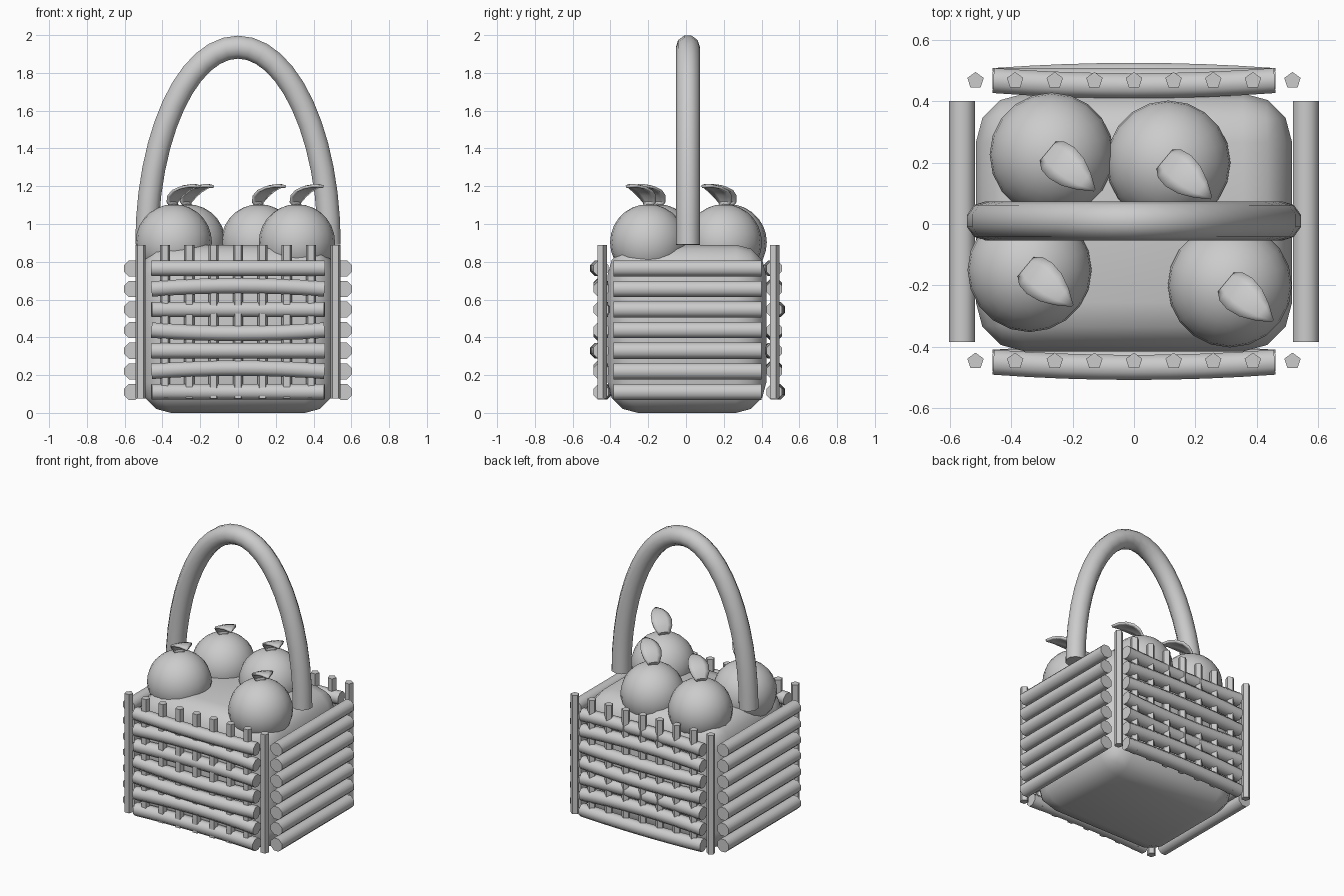
import bpy, bmesh, math
from mathutils import Vector

cube = bpy.data.objects.get("Cube")
if cube:
    bpy.data.objects.remove(cube, do_unlink=True)

GREY = (0.6, 0.6, 0.6, 1)
mat = bpy.data.materials.new("plain grey")
mat.use_nodes = True
mat.diffuse_color = GREY
mat.node_tree.nodes["Principled BSDF"].inputs["Base Color"].default_value = GREY


def finish(name, bm, angle=40):
    bmesh.ops.recalc_face_normals(bm, faces=bm.faces)
    mesh = bpy.data.meshes.new(name)
    bm.to_mesh(mesh)
    bm.free()
    obj = bpy.data.objects.new(name, mesh)
    bpy.context.collection.objects.link(obj)
    mesh.materials.append(mat)
    bpy.ops.object.select_all(action='DESELECT')
    obj.select_set(True)
    bpy.context.view_layer.objects.active = obj
    bpy.ops.object.shade_smooth_by_angle(angle=math.radians(angle))
    return obj


def tube(name, path, radius, sides, side_axis, phase=0.0, angle=50):
    """Sweep a polygon along a path; side_axis is perpendicular to the path's plane."""
    bm = bmesh.new()
    path = [Vector(p) for p in path]
    side = Vector(side_axis)
    rings = []
    for i, p in enumerate(path):
        tangent = (path[min(i + 1, len(path) - 1)] - path[max(i - 1, 0)]).normalized()
        up = tangent.cross(side).normalized()
        across = up.cross(tangent)
        ring = []
        for k in range(sides):
            a = phase + math.tau * k / sides
            ring.append(bm.verts.new(p + radius * (math.cos(a) * across + math.sin(a) * up)))
        rings.append(ring)
    for r, s in zip(rings, rings[1:]):
        for k in range(sides):
            n = (k + 1) % sides
            bm.faces.new((r[k], r[n], s[n], s[k]))
    bm.faces.new(rings[0])
    bm.faces.new(rings[-1])
    return finish(name, bm, angle)


# Rounded basket body
bm = bmesh.new()
bmesh.ops.create_cube(bm, size=1)
bmesh.ops.scale(bm, vec=(1.03, 0.84, 0.89), verts=bm.verts)
bmesh.ops.translate(bm, vec=(0, 0.005, 0.445), verts=bm.verts)
bmesh.ops.bevel(bm, geom=bm.edges[:], offset=0.16, segments=3, profile=0.5, affect='EDGES')
finish("basket_body", bm)

# Upright stakes, five sided, along the front and back
for row, y in (("front", -0.447), ("back", 0.467)):
    for i in range(9):
        x = 0.129 * (i - 4)
        tube(f"{row}_stake_{i + 1}", [(x, y, 0.075), (x, y, 0.89)], 0.028, 5, (0, 1, 0))

# Horizontal slats: front and back ones bow in a direction that turns at each level
for level in range(7):
    z = 0.765 - 0.109 * level
    turn = math.pi / 2 * level
    dy, dz = -0.017 * math.cos(turn), 0.017 * math.sin(turn)
    for row, y in (("front", -0.45), ("back", 0.467)):
        path = []
        for k in range(9):
            t = k / 4 - 1
            bow = 1 - t * t
            path.append((0.458 * t, y + dy * bow, z + dz * bow))
        tube(f"{row}_slat_{level + 1}", path, 0.044, 8, (0, 1, 0), math.pi / 8)
    for row, x in (("left", 0.56), ("right", -0.56)):
        tube(f"{row}_slat_{level + 1}", [(x, -0.385, z), (x, 0.4, z)],
             0.046, 8, (1, 0, 0), math.pi / 8)

# Arched handle
arch = []
for k in range(25):
    a = math.pi * k / 24
    arch.append((0.483 * math.cos(a), 0.01, 0.89 + 1.046 * math.sin(a)))
tube("handle", arch, 0.064, 10, (0, 1, 0))

# Fruits, each with a curled leaf: reach, height and half width along the leaf
LEAF = [(0.0, 1.09, 0.02), (-0.01, 1.12, 0.04), (0.01, 1.155, 0.058), (0.045, 1.183, 0.064),
        (0.09, 1.2, 0.056), (0.135, 1.206, 0.034), (0.18, 1.198, 0.003)]
along = Vector((0.77, -0.64, 0))
across = Vector((0.64, 0.77, 0))
for i, (x, y) in enumerate([(-0.34, -0.15), (0.312, -0.2), (-0.268, 0.226), (0.112, 0.2)]):
    bm = bmesh.new()
    bmesh.ops.create_uvsphere(bm, u_segments=20, v_segments=14, radius=0.202)
    bmesh.ops.translate(bm, vec=(x, y, 0.903), verts=bm.verts)
    finish(f"fruit_{i + 1}", bm)

    bm = bmesh.new()
    rows = []
    for reach, height, half in LEAF:
        middle = Vector((x, y, height)) + along * reach
        rows.append([bm.verts.new(middle + across * half * s - Vector((0, 0, 0.15 * half * s * s)))
                     for s in (-1, -0.5, 0, 0.5, 1)])
    for r, s in zip(rows, rows[1:]):
        for k in range(4):
            bm.faces.new((r[k], r[k + 1], s[k + 1], s[k]))
    leaf = finish(f"leaf_{i + 1}", bm)
    solid = leaf.modifiers.new("thickness", 'SOLIDIFY')
    solid.thickness = 0.014
    solid.offset = 0
